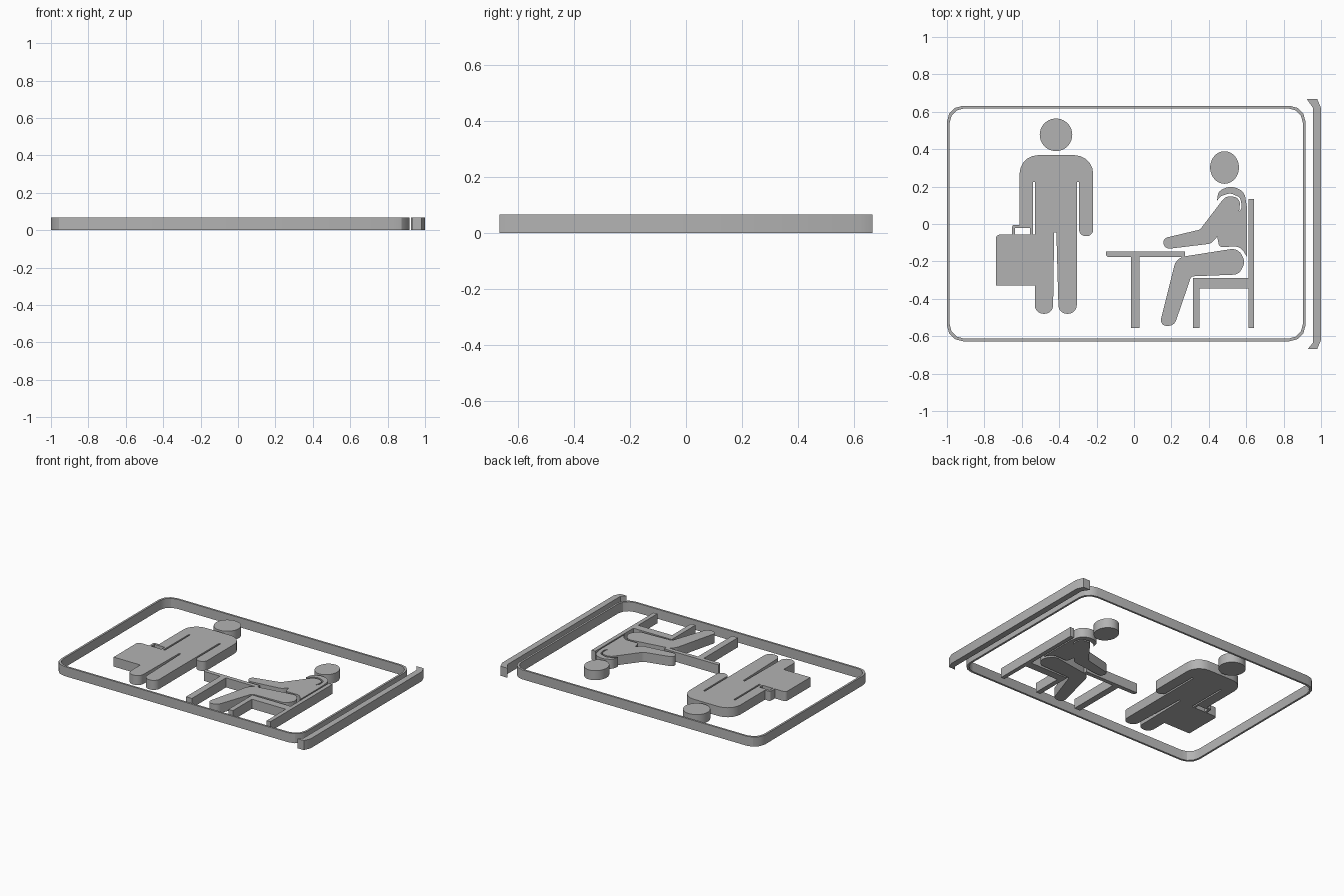
import bpy
import bmesh
from math import cos, sin, pi, radians
from mathutils import Vector

HEIGHT = 0.067

cube = bpy.data.objects.get("Cube")
if cube:
    bpy.data.objects.remove(cube, do_unlink=True)

grey = bpy.data.materials.new("plain grey")
grey.use_nodes = True
colour = (0.45, 0.45, 0.45, 1)
grey.diffuse_color = colour
grey.node_tree.nodes["Principled BSDF"].inputs["Base Color"].default_value = colour


def fillet(points, radius, steps=5):
    """Round the corners of a closed outline; a third value on a point overrides the radius."""
    result = []
    count = len(points)
    for i, point in enumerate(points):
        corner = Vector(point[:2])
        before = Vector(points[i - 1][:2]) - corner
        after = Vector(points[(i + 1) % count][:2]) - corner
        size = point[2] if len(point) > 2 else radius
        if size <= 0:
            result.append(corner)
            continue
        half = before.angle(after) / 2
        cut = min(size * cos(half) / sin(half), before.length * 0.49, after.length * 0.49)
        start = corner + before.normalized() * cut
        end = corner + after.normalized() * cut
        centre = corner + (before.normalized() + after.normalized()).normalized() * cut / cos(half)
        a, b = start - centre, end - centre
        sweep = a.angle_signed(b, 0)
        for k in range(steps + 1):
            t = -sweep * k / steps
            result.append(centre + Vector((a.x * cos(t) - a.y * sin(t),
                                           a.x * sin(t) + a.y * cos(t))))
    return result


def finish(name, bm):
    bmesh.ops.recalc_face_normals(bm, faces=bm.faces)
    mesh = bpy.data.meshes.new(name)
    bm.to_mesh(mesh)
    bm.free()
    mesh.materials.append(grey)
    obj = bpy.data.objects.new(name, mesh)
    bpy.context.collection.objects.link(obj)
    bpy.ops.object.select_all(action="DESELECT")
    obj.select_set(True)
    bpy.context.view_layer.objects.active = obj
    bpy.ops.object.shade_smooth_by_angle(angle=radians(30))
    return obj


def plate(name, points, radius=0.0):
    """Extrude an outline up to the common height."""
    bm = bmesh.new()
    base = bm.faces.new([bm.verts.new((p.x, p.y, 0)) for p in fillet(points, radius)])
    top = bmesh.ops.extrude_face_region(bm, geom=[base], use_keep_orig=True)["geom"]
    verts = [v for v in top if isinstance(v, bmesh.types.BMVert)]
    bmesh.ops.translate(bm, verts=verts, vec=(0, 0, HEIGHT))
    return finish(name, bm)


def rect(left, bottom, right, top):
    return [(left, bottom), (right, bottom), (right, top), (left, top)]


def disc(name, x, y, rx, ry, sides=40):
    turns = [2 * pi * i / sides for i in range(sides)]
    return plate(name, [(x + rx * cos(t), y + ry * sin(t)) for t in turns])


def ring(name, box, wall, radius, steps):
    """Thin rounded rectangular wall, open above and below."""
    left, bottom, right, top = box
    outer = fillet(rect(*box), radius, steps)
    inner = fillet(rect(left + wall, bottom + wall, right - wall, top - wall),
                   radius - wall / 2, steps)
    bm = bmesh.new()
    loops = [[bm.verts.new((p.x, p.y, z)) for p in loop]
             for loop, z in ((outer, 0), (outer, HEIGHT), (inner, HEIGHT), (inner, 0))]
    n = len(outer)
    for a, b in zip(loops, loops[1:] + loops[:1]):
        for i in range(n):
            j = (i + 1) % n
            bm.faces.new((a[i], a[j], b[j], b[i]))
    return finish(name, bm)


# Border and side bar with hooked ends
ring("border_frame", (-1, -0.627, 0.917, 0.632), 0.014, 0.085, 3)
plate("side_bar", [(0.93, -0.667), (0.98, -0.667), (1, -0.62), (1, 0.62), (0.98, 0.667),
                   (0.925, 0.667), (0.957, 0.62), (0.957, -0.635)])

# Standing person
disc("standing_head", -0.417, 0.477, 0.087, 0.087)
plate("standing_body", [
    (-0.612, 0.368, 0.1), (-0.218, 0.368, 0.1),
    (-0.218, -0.065, 0.035), (-0.294, -0.065, 0.035), (-0.294, 0.225), (-0.306, 0.225),
    (-0.306, -0.48, 0.045), (-0.403, -0.48, 0.045), (-0.415, -0.045), (-0.427, -0.045),
    (-0.433, -0.48, 0.045), (-0.53, -0.48, 0.045),
    (-0.53, 0.225), (-0.541, 0.225), (-0.541, -0.005), (-0.612, -0.005)])

# Briefcase and its handle
plate("briefcase", [(-0.738, -0.33), (-0.53, -0.33), (-0.53, -0.057), (-0.738, -0.057, 0.02)])
plate("briefcase_handle", [
    (-0.652, -0.057), (-0.652, -0.005, 0.012), (-0.541, -0.005), (-0.541, -0.057),
    (-0.556, -0.057), (-0.556, -0.022), (-0.637, -0.022), (-0.637, -0.057)])

# Seated person
disc("seated_head", 0.484, 0.302, 0.077, 0.087)
plate("seated_torso", [
    (0.444, 0.125), (0.45, 0.175, 0.05), (0.515, 0.205, 0.08), (0.59, 0.175, 0.06),
    (0.604, 0.09, 0.1), (0.604, -0.176), (0.57, -0.12, 0.06), (0.455, -0.123, 0.02),
    (0.444, -0.06), (0.578, 0.085, 0.03), (0.568, 0.142, 0.03), (0.515, 0.165, 0.04),
    (0.465, 0.15, 0.03)])
plate("seated_arm", [
    (0.15, -0.078, 0.03), (0.353, -0.03, 0.03), (0.49, 0.15, 0.05), (0.57, 0.142, 0.04),
    (0.562, 0.065, 0.05), (0.412, -0.105, 0.05), (0.165, -0.135, 0.035)], 0.03)
plate("seated_leg", [
    (0.226, -0.18, 0.07), (0.558, -0.128, 0.06), (0.595, -0.205, 0.05), (0.56, -0.27, 0.05),
    (0.306, -0.28, 0.02), (0.215, -0.545, 0.045), (0.135, -0.545, 0.035)])

# Table
plate("table_top", [(-0.15, -0.147), (0.273, -0.147), (0.273, -0.176), (-0.15, -0.176, 0.02)])
plate("table_leg", rect(-0.016, -0.556, 0.03, -0.176))

# Chair
plate("chair_back", rect(0.613, -0.556, 0.642, 0.134))
plate("chair_seat", rect(0.315, -0.345, 0.613, -0.29))
plate("chair_front_leg", rect(0.315, -0.556, 0.35, -0.345))
